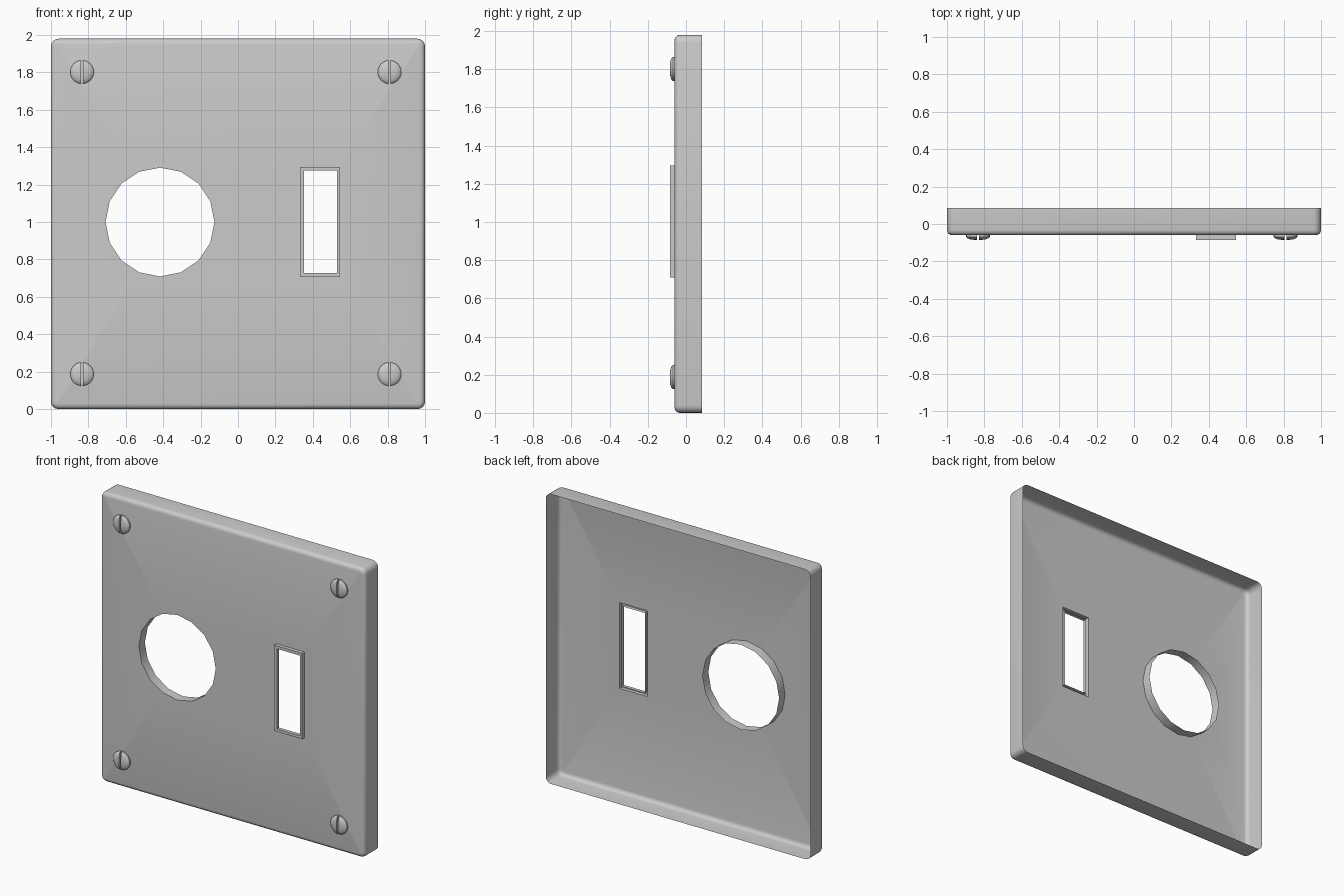
import bpy, bmesh, math
from mathutils import Vector

if "Cube" in bpy.data.objects:
    bpy.data.objects.remove(bpy.data.objects["Cube"])

RIM, FRONT, LIP = 0.085, -0.06, -0.085
MID = 0.99

grey = bpy.data.materials.new("plain grey")
grey.use_nodes = True
grey.diffuse_color = (0.6, 0.6, 0.6, 1)
grey.node_tree.nodes["Principled BSDF"].inputs["Base Color"].default_value = (0.6, 0.6, 0.6, 1)


def finish(bm, name):
    """Turn outer faces forward and make a smooth-shaded object."""
    bmesh.ops.recalc_face_normals(bm, faces=bm.faces)
    front = max(bm.faces, key=lambda f: abs(f.normal.y) * f.calc_area())
    if front.normal.y > 0:
        bmesh.ops.reverse_faces(bm, faces=bm.faces)
    mesh = bpy.data.meshes.new(name)
    bm.to_mesh(mesh)
    bm.free()
    mesh.materials.append(grey)
    obj = bpy.data.objects.new(name, mesh)
    bpy.context.collection.objects.link(obj)
    bpy.ops.object.select_all(action="DESELECT")
    obj.select_set(True)
    bpy.context.view_layer.objects.active = obj
    bpy.ops.object.shade_smooth_by_angle(angle=math.radians(35))
    return obj


def ring(bm, points, y):
    return [bm.verts.new((x, y, z)) for x, z in points]


def bridge(bm, a, b):
    for i in range(len(a)):
        j = (i + 1) % len(a)
        bm.faces.new((a[i], a[j], b[j], b[i]))


def loop_edges(bm, verts):
    result = []
    for i, v in enumerate(verts):
        w = verts[(i + 1) % len(verts)]
        result.append(bm.edges.get((v, w)) or bm.edges.new((v, w)))
    return result


def rounded(inset, radius=0.04, steps=4):
    """Outline of the plate, shrunk by inset."""
    points = []
    for k, (sx, sz) in enumerate([(1, 1), (-1, 1), (-1, -1), (1, -1)]):
        for s in range(steps + 1):
            a = math.pi / 2 * (k + s / steps)
            r = radius - inset
            points.append((sx * (1 - radius) + r * math.cos(a),
                           MID + sz * (MID - radius) + r * math.sin(a)))
    return points


def rect(x0, x1, z0, z1):
    return [(x1, z1), (x0, z1), (x0, z0), (x1, z0)]


def circle(x, z, r, n):
    return [(x + r * math.cos(math.tau * i / n), z + r * math.sin(math.tau * i / n)) for i in range(n)]


# Wall plate: open-backed shell with rounded front edge and two openings
bm = bmesh.new()
outer = ring(bm, rounded(0), RIM)
bevel = 0.028
for s in range(5):
    a = math.pi / 2 * s / 4
    nxt = ring(bm, rounded(bevel * (1 - math.cos(a))), FRONT + bevel * (1 - math.sin(a)))
    bridge(bm, outer, nxt)
    outer = nxt
hole = ring(bm, circle(-0.417, 1.0, 0.291, 16), FRONT)
slot = ring(bm, rect(0.332, 0.545, 0.709, 1.295), FRONT)
edges = loop_edges(bm, outer) + loop_edges(bm, hole) + loop_edges(bm, slot)
bmesh.ops.triangle_fill(bm, edges=edges, use_beauty=True, use_dissolve=False, normal=Vector((0, -1, 0)))
# Collar behind the round opening
bridge(bm, hole, ring(bm, circle(-0.417, 1.0, 0.291, 16), FRONT + 0.065))
# Raised frame around the switch opening
lip = ring(bm, rect(0.332, 0.545, 0.709, 1.295), LIP)
inner = ring(bm, rect(0.353, 0.529, 0.727, 1.275), LIP)
bridge(bm, slot, lip)
bridge(bm, lip, inner)
bridge(bm, inner, ring(bm, rect(0.353, 0.529, 0.727, 1.275), FRONT))
finish(bm, "wall_plate")


# Screws: low domes with a vertical driver slot
def screw(name, x, z, radius=0.063, half=0.006, n=12):
    bm = bmesh.new()
    levels = [(1, FRONT), (1, -0.069), (0.9, -0.076), (0.65, -0.082), (0.3, LIP)]
    a0 = math.acos(half / radius)
    for side in (1, -1):
        prev = None
        for scale, y in levels:
            pts = []
            for i in range(n + 1):
                a = -a0 + 2 * a0 * i / n
                px = max(half, radius * scale * math.cos(a))
                pts.append((x + side * px, z + radius * scale * math.sin(a)))
            cur = ring(bm, pts, y)
            if prev:
                bridge(bm, prev, cur)
            prev = cur
        bm.faces.new(prev)
    # Floor of the driver slot
    w = radius * 0.99
    bm.faces.new(ring(bm, rect(x - half, x + half, z - w, z + w), -0.068))
    bmesh.ops.remove_doubles(bm, verts=bm.verts, dist=0.0001)
    finish(bm, name)


for side, x in (("right", -0.834), ("left", 0.81)):
    for level, z in (("lower", 0.187), ("upper", 1.802)):
        screw(f"{level}_{side}_screw", x, z)
